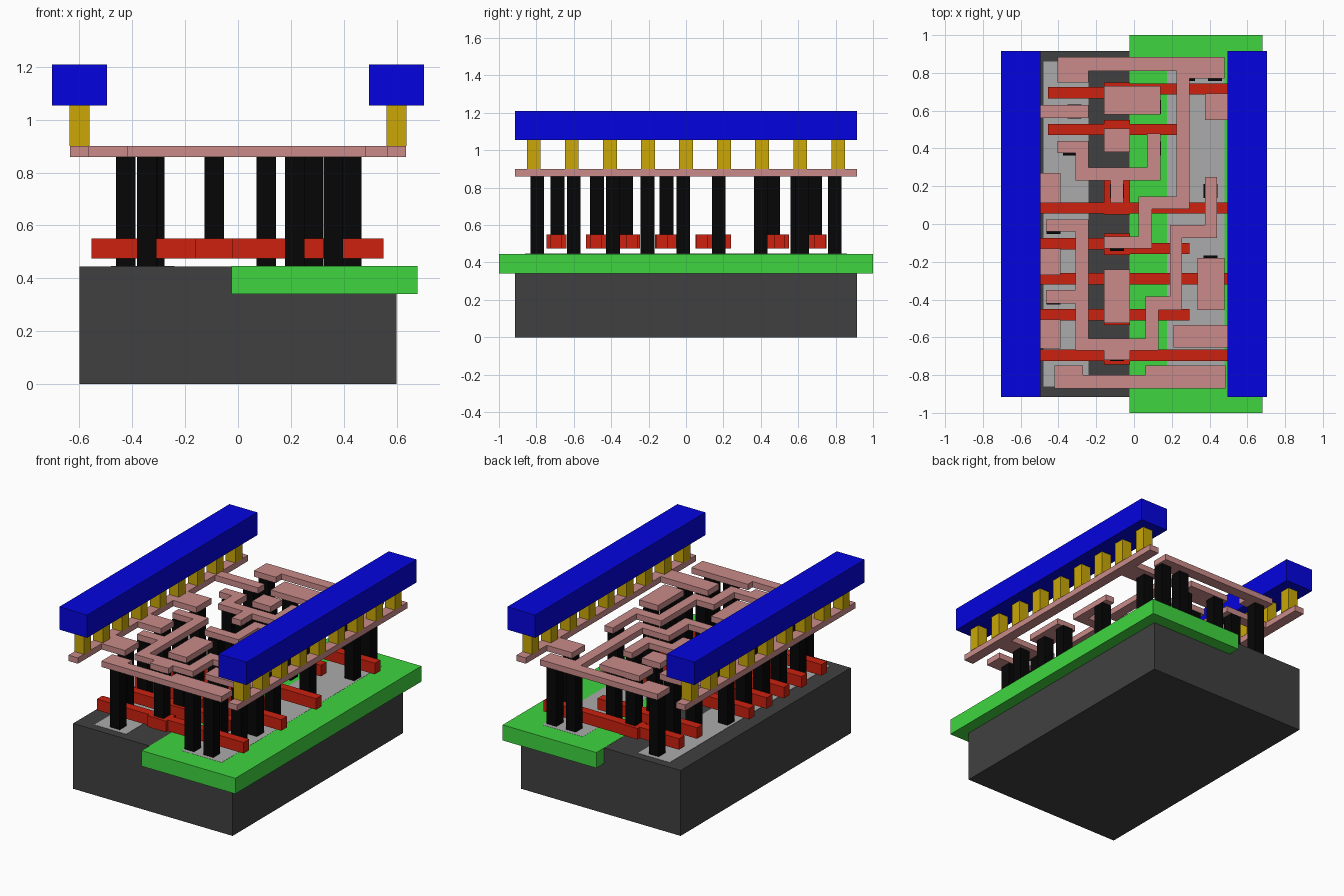
import bpy, bmesh


def paint(name, rgb):
    m = bpy.data.materials.new(name)
    m.diffuse_color = [(c / 255) ** 2.2 for c in rgb] + [1]
    return m


DARK = paint("substrate_grey", (66, 66, 66))
GREEN = paint("well_green", (65, 212, 65))
LIGHT = paint("diffusion_grey", (170, 170, 170))
RED = paint("gate_red", (203, 38, 22))
BLACK = paint("contact_black", (14, 14, 14))
PINK = paint("metal_pink", (200, 138, 136))
GOLD = paint("via_gold", (200, 166, 16))
BLUE = paint("rail_blue", (12, 12, 222))


def slab(name, rects, z0, z1, mat):
    """Union of (x0, x1, y0, y1) rectangles, extruded from z0 to z1."""
    xs = sorted({v for r in rects for v in r[:2]})
    ys = sorted({v for r in rects for v in r[2:]})
    bm, verts = bmesh.new(), {}

    def vert(x, y):
        if (x, y) not in verts:
            verts[x, y] = bm.verts.new((x, y, z0))
        return verts[x, y]

    for xa, xb in zip(xs, xs[1:]):
        for ya, yb in zip(ys, ys[1:]):
            if any(a <= xa and xb <= b and c <= ya and yb <= d for a, b, c, d in rects):
                bm.faces.new([vert(xa, ya), vert(xb, ya), vert(xb, yb), vert(xa, yb)])
    top = bmesh.ops.extrude_face_region(bm, geom=bm.faces[:])["geom"]
    for v in top:
        if isinstance(v, bmesh.types.BMVert):
            v.co.z = z1
    bmesh.ops.dissolve_limit(bm, angle_limit=0.01, verts=bm.verts[:], edges=bm.edges[:])
    bmesh.ops.recalc_face_normals(bm, faces=bm.faces[:])
    me = bpy.data.meshes.new(name)
    bm.to_mesh(me)
    bm.free()
    me.materials.append(mat)
    ob = bpy.data.objects.new(name, me)
    bpy.context.collection.objects.link(ob)


# Layer heights
SURF, GATE0, GATE1, MET0, MET1, RAIL0, RAIL1 = 0.445, 0.475, 0.55, 0.86, 0.9, 1.055, 1.21

# Base block, well and diffusion strips
slab("substrate", [(-0.6, 0.6, -0.915, 0.915)], 0, SURF, DARK)
slab("well", [(-0.025, 0.68, -1, 1)], 0.34, SURF + 0.001, GREEN)
slab("diffusion_left", [(-0.48, -0.24, -0.86, 0.86)], 0.38, SURF + 0.002, LIGHT)
slab("diffusion_right", [(0.175, 0.48, -0.86, 0.86)], 0.38, SURF + 0.002, LIGHT)

# Red gates: left arm, centre pad, right arm
gates = [  # left end, left arm y, pad y range, right arm y, right end
    (-0.455, 0.695, 0.65, 0.75, 0.715, 0.55),
    (-0.455, 0.50, 0.43, 0.55, 0.50, 0.295),
    (-0.555, 0.085, 0.05, 0.24, 0.085, 0.55),
    (-0.555, -0.105, -0.165, -0.05, -0.13, 0.295),
    (-0.555, -0.29, -0.385, -0.245, -0.29, 0.55),
    (-0.555, -0.48, -0.535, -0.42, -0.48, 0.295),
    (-0.555, -0.695, -0.745, -0.64, -0.695, 0.55),
]
for i, (xl, yl, p0, p1, yr, xr) in enumerate(gates):
    pad = (-0.16, -0.02, p0, p1)
    if i == 2:  # this gate is a crossbar with a stub
        pad = (-0.16, -0.02, 0.05, 0.24)
    slab(f"gate_{i + 1}", [(xl, -0.16, yl - 0.03, yl + 0.03), pad,
                           (-0.02, xr, yr - 0.03, yr + 0.03)], GATE0, GATE1, RED)

# Pink metal wiring
nets = {
    "wire_upper": [(-0.405, -0.24, 0.75, 0.885), (-0.24, 0.225, 0.81, 0.885),
                   (0.225, 0.48, 0.77, 0.885), (0.225, 0.295, 0.08, 0.885),
                   (0.025, 0.295, 0.08, 0.145), (0.025, 0.095, -0.13, 0.145),
                   (-0.16, 0.095, -0.13, -0.065)],
    "wire_fork": [(-0.405, -0.24, 0.375, 0.44), (-0.31, -0.24, 0.23, 0.44),
                  (-0.31, 0.14, 0.23, 0.3), (0.07, 0.14, 0.23, 0.48),
                  (-0.125, -0.055, 0.11, 0.3)],
    "wire_loop": [(0.375, 0.44, -0.075, 0.25), (0.19, 0.44, -0.075, -0.005),
                  (0.19, 0.255, -0.455, -0.005), (0.06, 0.255, -0.455, -0.385),
                  (0.06, 0.13, -0.67, -0.385), (-0.31, 0.13, -0.67, -0.605),
                  (-0.31, -0.24, -0.67, 0.025), (-0.465, -0.24, -0.04, 0.025),
                  (-0.465, -0.24, -0.42, -0.35), (-0.16, -0.02, -0.72, -0.605)],
    "wire_lower": [(-0.42, -0.27, -0.87, -0.75), (-0.27, 0.06, -0.87, -0.8),
                   (0.06, 0.485, -0.87, -0.75)],
    "pad_upper": [(-0.16, 0.14, 0.58, 0.73)],
    "pad_middle": [(-0.16, -0.02, 0.38, 0.505)],
    "pad_lower": [(-0.16, -0.02, -0.525, -0.24)],
    "pad_right": [(0.335, 0.48, -0.455, -0.18)],
    "rail_base_left": [(-0.635, -0.565, -0.915, 0.915), (-0.635, -0.24, 0.56, 0.63),
                       (-0.635, -0.39, 0.11, 0.27), (-0.635, -0.39, -0.27, -0.13),
                       (-0.635, -0.39, -0.66, -0.505)],
    "rail_base_right": [(0.565, 0.635, -0.915, 0.915), (0.375, 0.635, 0.55, 0.69),
                        (0.21, 0.635, -0.655, -0.535)],
}
for name, rects in nets.items():
    slab(name, rects, MET0, MET1, PINK)


def posts(name, centres, z0, z1, mat, h=0.037):
    for i, (x, y) in enumerate(centres):
        slab(f"{name}_{i + 1}", [(x - h, x + h, y - h, y + h)], z0, z1, mat)


# Black contact posts, on gates and on the diffusion strips
posts("gate_contact", [(-0.09, y) for y in (0.69, 0.465, 0.175, -0.105, -0.32, -0.475, -0.687)],
      GATE1, MET0, BLACK)
posts("left_contact", [(-0.34, 0.795), (-0.315, 0.595), (-0.34, 0.4), (-0.425, 0.175),
                       (-0.425, -0.015), (-0.425, -0.205), (-0.425, -0.39), (-0.425, -0.6),
                       (-0.345, -0.795)], SURF, MET0, BLACK)
posts("right_contact", [(0.285, 0.795), (0.43, 0.795), (0.43, 0.62), (0.405, 0.175),
                        (0.405, -0.205), (0.405, -0.39), (0.285, -0.6), (0.43, -0.6),
                        (0.215, -0.795), (0.36, -0.795)], SURF, MET0, BLACK)
posts("middle_contact", [(0.107, 0.62), (0.107, 0.4)], SURF, MET0, BLACK)

# Blue power rails on rows of gold vias
for side, s in (("left", -1), ("right", 1)):
    posts(f"via_{side}", [(s * 0.6, i * 0.2035) for i in range(-4, 5)], MET1, RAIL0, GOLD)
    x = s * 0.6
    slab(f"power_rail_{side}", [(x - 0.105, x + 0.105, -0.915, 0.915)], RAIL0, RAIL1, BLUE)
